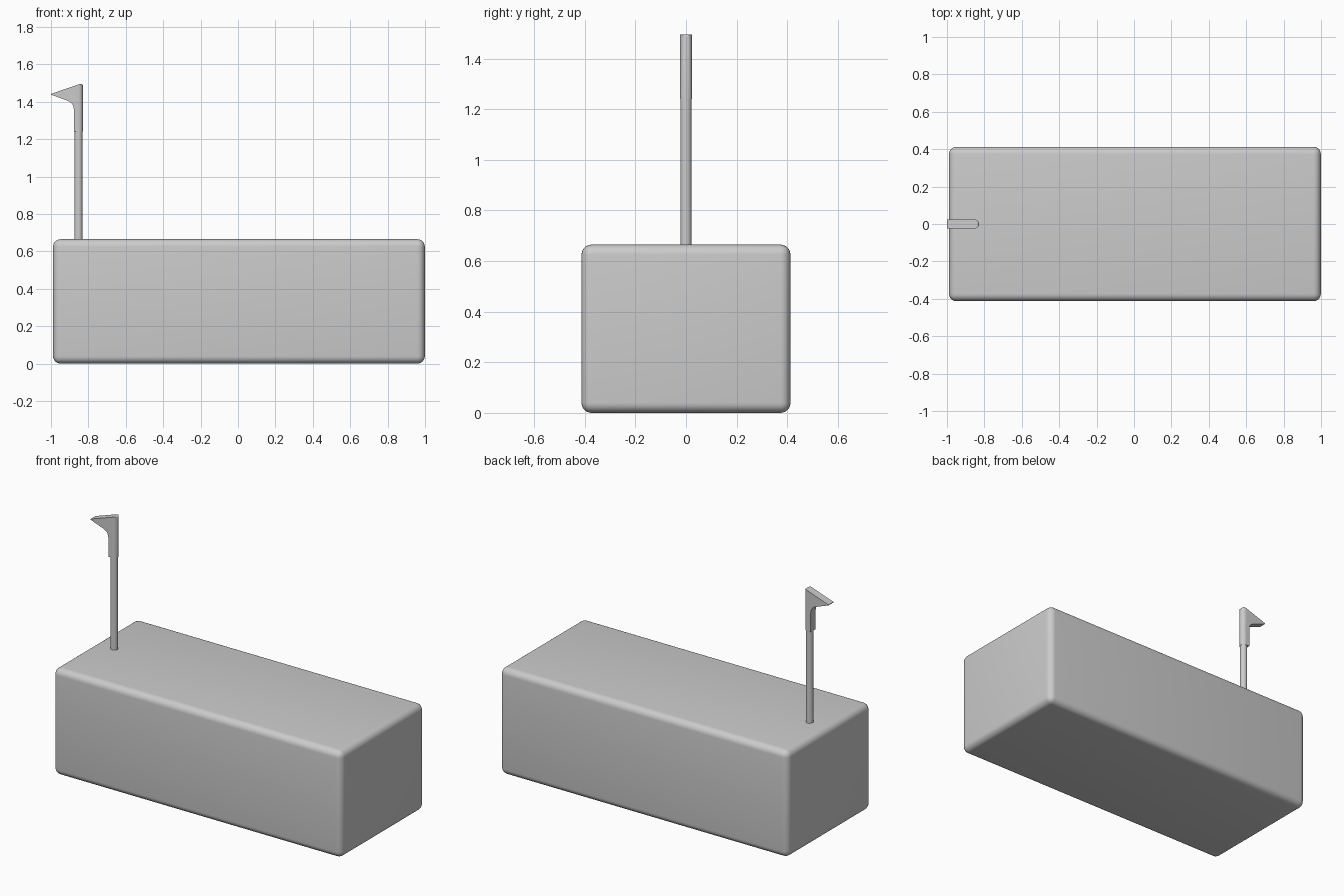
import bpy, bmesh, math

if "Cube" in bpy.data.objects:
    bpy.data.objects.remove(bpy.data.objects["Cube"])


def finish(name, bm, smooth=True):
    bmesh.ops.recalc_face_normals(bm, faces=bm.faces)
    mesh = bpy.data.meshes.new(name)
    bm.to_mesh(mesh)
    bm.free()
    ob = bpy.data.objects.new(name, mesh)
    bpy.context.collection.objects.link(ob)
    return ob


def shade(ob):
    bpy.ops.object.select_all(action='DESELECT')
    ob.select_set(True)
    bpy.context.view_layer.objects.active = ob
    bpy.ops.object.shade_smooth_by_angle(angle=math.radians(35))


def prism(name, points, direction):
    """Extrude a closed outline of 3D points along a direction."""
    bm = bmesh.new()
    face = bm.faces.new([bm.verts.new(p) for p in points])
    ext = bmesh.ops.extrude_face_region(bm, geom=[face])
    verts = [v for v in ext['geom'] if isinstance(v, bmesh.types.BMVert)]
    bmesh.ops.translate(bm, verts=verts, vec=direction)
    return finish(name, bm)


def arc(cx, cy, r, a0, a1, n):
    steps = [math.radians(a0 + (a1 - a0) * i / n) for i in range(n + 1)]
    return [(cx + r * math.cos(a), cy + r * math.sin(a)) for a in steps]


# Body: rounded block
bm = bmesh.new()
bmesh.ops.create_cube(bm, size=1)
bmesh.ops.scale(bm, verts=bm.verts, vec=(1.988, 0.826, 0.665))
bmesh.ops.translate(bm, verts=bm.verts, vec=(0.005, 0, 0.3325))
bmesh.ops.bevel(bm, geom=bm.edges[:], offset=0.04, segments=6, profile=0.5,
                affect='EDGES')
shade(finish("body", bm))

# Pole: slim upright tube standing on the body
PX = -0.853
plan = arc(PX, 0, 0.022, 0, 360, 32)[:-1]
shade(prism("pole", [(x, y, 0.65) for x, y in plan], (0, 0, 0.62)))

# Head: side profile of sleeve and pointed beak, with a rounded top back corner
R = 0.0245
back, front = PX + R, PX - R
side = [(front, 1.24), (back, 1.24)]
side += arc(back - 0.012, 1.484, 0.012, 0, 108, 6)
side += [(-1.0, 1.442), (-1.0, 1.438)]
side += [(-0.915, 1.407), (-0.9, 1.4), (-0.888, 1.39), (-0.88, 1.376), (front, 1.36)]
head = prism("head", [(x, -0.05, z) for x, z in side], (0, 0.1, 0))

# Trim the head to a round-backed plan
plan = [(-1.05, -R)] + arc(PX, 0, R, -90, 90, 16) + [(-1.05, R)]
trim = prism("head_trim", [(x, y, 1.3) for x, y in plan], (0, 0, 0.3))
bpy.data.objects.remove(trim)
# The plan reaches below the beak so the sleeve is a full round further down
plan = [(-1.05, -R)] + arc(PX, 0, R, -90, 90, 16) + [(-1.05, R)]
trim = prism("head_trim", [(x, y, 1.2) for x, y in plan], (0, 0, 0.4))
trim.hide_render = True
mod = head.modifiers.new("trim", 'BOOLEAN')
mod.operation = 'INTERSECT'
mod.solver = 'EXACT'
mod.object = trim
bpy.context.view_layer.objects.active = head
bpy.ops.object.modifier_apply(modifier=mod.name)
bpy.data.objects.remove(trim)
shade(head)
